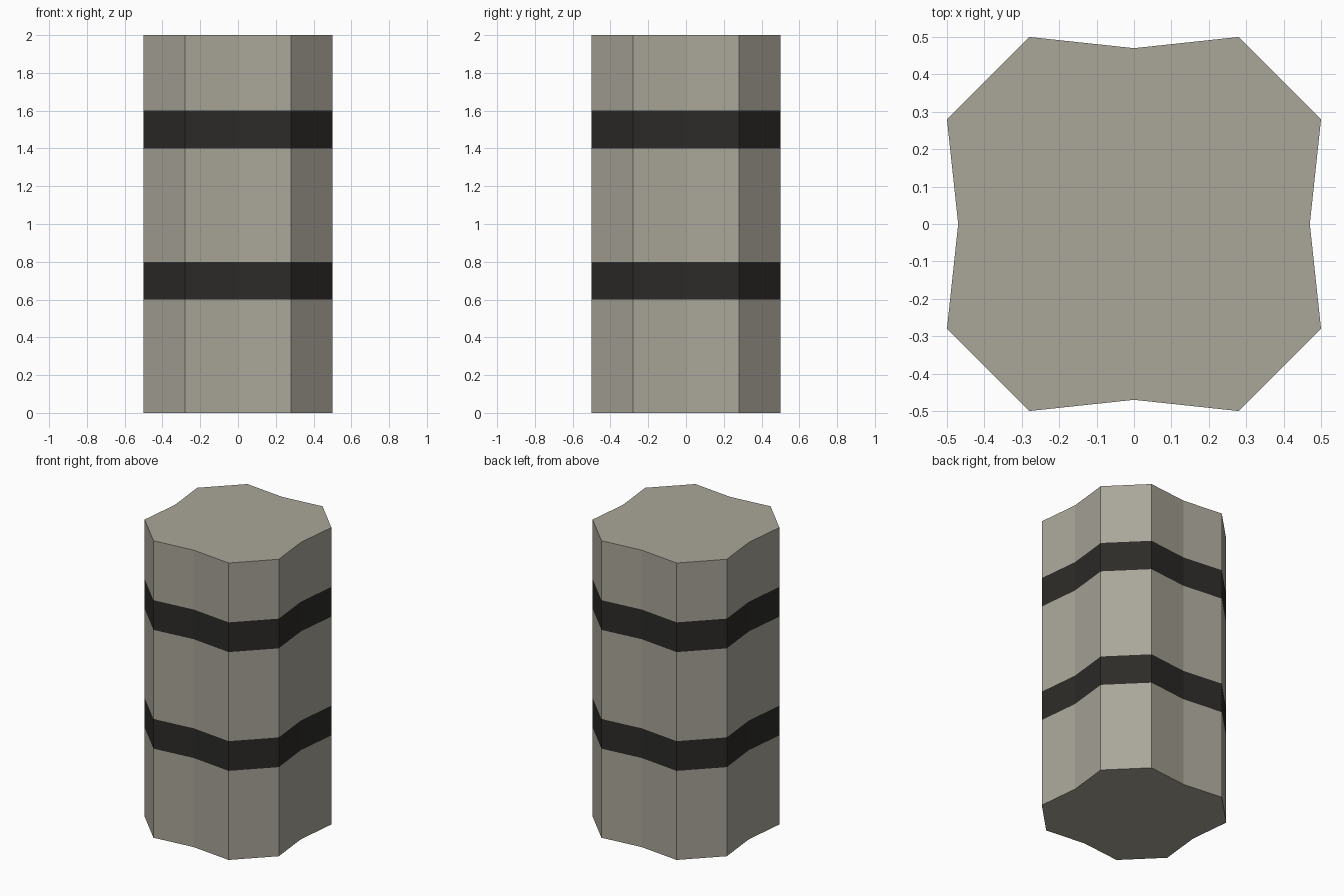
import bpy

if "Cube" in bpy.data.objects:
    bpy.data.objects.remove(bpy.data.objects["Cube"])

# Quarter of the notched eight-lobed outline, rotated four times
quarter = [(0.5, -0.28), (0.47, 0.0), (0.5, 0.28)]
outline = []
for _ in range(4):
    outline += quarter
    quarter = [(-y, x) for x, y in quarter]


def material(name, colour):
    mat = bpy.data.materials.new(name)
    mat.diffuse_color = (*colour, 1.0)
    mat.use_nodes = True
    mat.node_tree.nodes["Principled BSDF"].inputs["Base Color"].default_value = mat.diffuse_color
    return mat


stone = material("warm_stone", (0.40, 0.38, 0.32))
dark = material("dark_band", (0.025, 0.024, 0.021))


def section(name, z0, z1, mat, cap_bottom=False, cap_top=False):
    n = len(outline)
    verts = [(x, y, z) for z in (z0, z1) for x, y in outline]
    faces = [(i, (i + 1) % n, n + (i + 1) % n, n + i) for i in range(n)]
    if cap_bottom:
        faces.append(tuple(reversed(range(n))))
    if cap_top:
        faces.append(tuple(range(n, 2 * n)))
    mesh = bpy.data.meshes.new(name)
    mesh.from_pydata(verts, [], faces)
    mesh.materials.append(mat)
    obj = bpy.data.objects.new(name, mesh)
    bpy.context.collection.objects.link(obj)
    return obj


# Column drums, closed only at the outer ends, with flush bands between
section("lower_drum", 0.0, 0.6, stone, cap_bottom=True)
section("lower_band", 0.6, 0.8, dark)
section("middle_drum", 0.8, 1.4, stone)
section("upper_band", 1.4, 1.6, dark)
section("upper_drum", 1.6, 2.0, stone, cap_top=True)
